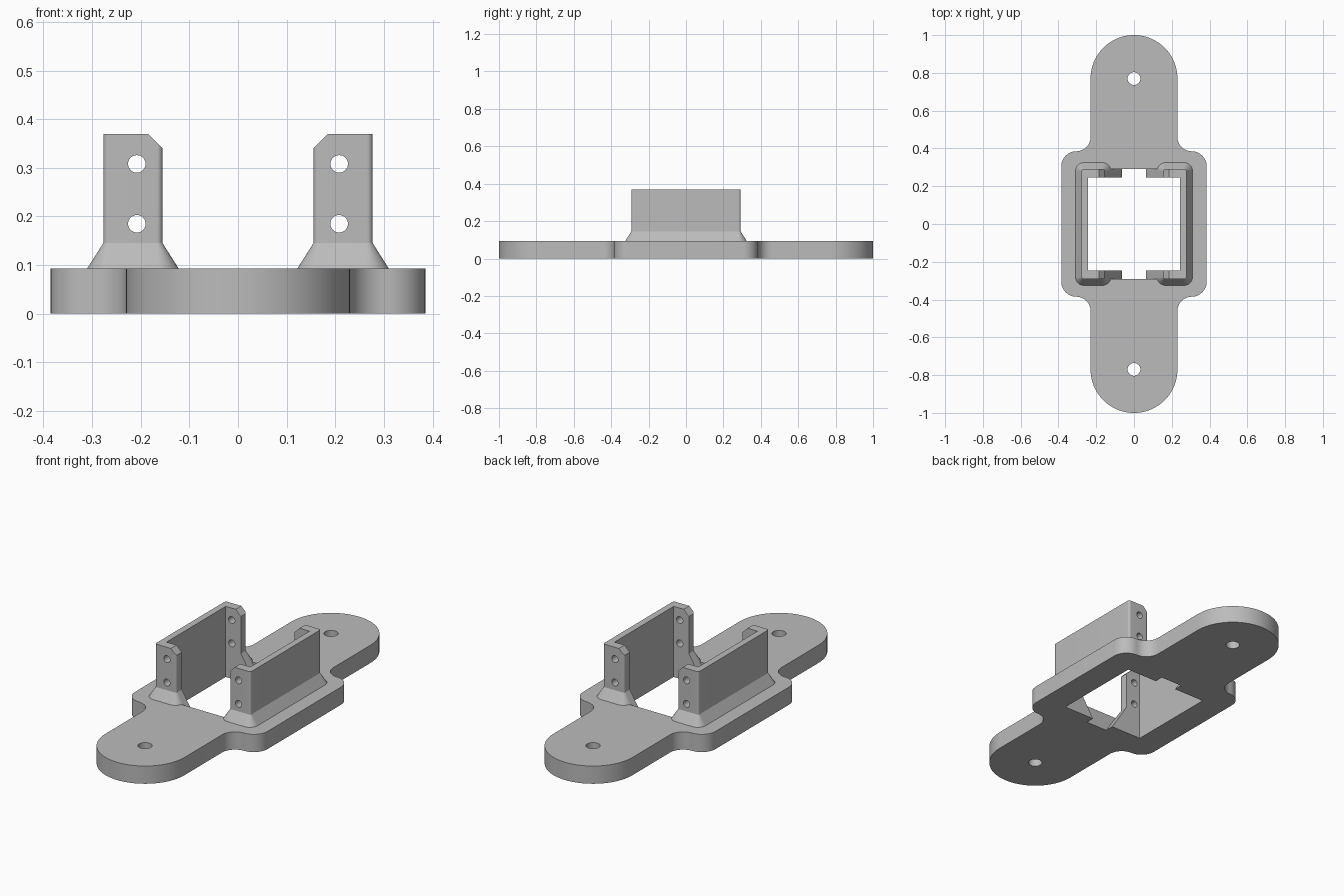
import bpy, bmesh, math
from mathutils import Vector

if "Cube" in bpy.data.objects:
    bpy.data.objects.remove(bpy.data.objects["Cube"], do_unlink=True)

grey = bpy.data.materials.new("matte_grey")
grey.use_nodes = True
grey.diffuse_color = (0.5, 0.5, 0.5, 1)
grey.node_tree.nodes["Principled BSDF"].inputs["Base Color"].default_value = (0.5, 0.5, 0.5, 1)

BASE_H, FLARE_H, TOP = 0.093, 0.145, 0.37


def arc(cx, cy, r, start, end, n=12):
    """Points along an arc, angles in degrees."""
    return [(cx + r * math.cos(math.radians(start + (end - start) * i / n)),
             cy + r * math.sin(math.radians(start + (end - start) * i / n))) for i in range(n + 1)]


def loft(name, rings):
    """Closed solid through rings of 3D points with equal counts."""
    bm = bmesh.new()
    loops = [[bm.verts.new(p) for p in ring] for ring in rings]
    n = len(loops[0])
    for a, b in zip(loops, loops[1:]):
        for i in range(n):
            j = (i + 1) % n
            bm.faces.new((a[i], a[j], b[j], b[i]))
    bm.faces.new(loops[0][::-1])
    bm.faces.new(loops[-1])
    bmesh.ops.recalc_face_normals(bm, faces=bm.faces)
    mesh = bpy.data.meshes.new(name)
    bm.to_mesh(mesh)
    bm.free()
    ob = bpy.data.objects.new(name, mesh)
    bpy.context.collection.objects.link(ob)
    mesh.materials.append(grey)
    return ob


def prism(name, pts, z0, z1):
    return loft(name, [[(x, y, z) for x, y in pts] for z in (z0, z1)])


def combine(target, other, operation):
    mod = target.modifiers.new(operation.lower(), "BOOLEAN")
    mod.operation, mod.object, mod.solver = operation, other, "EXACT"
    bpy.context.view_layer.objects.active = target
    bpy.ops.object.modifier_apply(modifier=mod.name)
    bpy.data.objects.remove(other, do_unlink=True)


# Base plate: quarter outline with round end, concave fillet and round shoulder
quarter = (arc(0.305, 0.305, 0.08, 0, 90)
           + arc(0.305, 0.46, 0.075, 270, 180)
           + arc(0, 0.77, 0.23, 0, 90, 24))
half = quarter + [(-x, y) for x, y in quarter[-2::-1]]
outline = half + [(-x, -y) for x, y in half]
base = prism("mounting_plate", outline, 0, BASE_H)

# Central opening and screw holes
opening = [(-0.26, -0.292), (0.26, -0.292), (0.26, 0.292), (-0.26, 0.292)]
combine(base, prism("opening_cutter", opening, -0.1, 0.2), "DIFFERENCE")
for y in (-0.77, 0.77):
    combine(base, prism("screw_cutter", arc(0, y, 0.034, 0, 360, 32)[:-1], -0.1, 0.2), "DIFFERENCE")


def channel(d):
    """C-shaped section, outer faces pushed out by d."""
    r, tip, side, end = 0.012 + d, 0.155 - d, 0.277 + d, 0.292 + d
    low = ([(0.243, -0.245), (tip, -0.245)]
           + arc(tip + r, -end + r, r, 180, 270)
           + arc(side - r, -end + r, r, 270, 360))
    return low + [(x, -y) for x, y in reversed(low)]


# Flared C-shaped brackets with chamfered tops and pin holes
for s in (-1, 1):
    levels = ((0, 0.092), (FLARE_H, 0), (TOP, 0))
    bracket = loft("bracket", [[(s * x, y, z) for x, y in channel(d)] for z, d in levels])
    corner = [(0.145, 0.33), (0.195, 0.38), (0.145, 0.38)]
    combine(bracket, loft("chamfer_cutter", [[(s * x, y, z) for x, z in corner] for y in (-0.5, 0.5)]),
            "DIFFERENCE")
    for z in (0.185, 0.308):
        ring = arc(s * 0.208, z, 0.018, 0, 360, 32)[:-1]
        combine(bracket, loft("pin_cutter", [[(x, y, h) for x, h in ring] for y in (-0.5, 0.5)]),
                "DIFFERENCE")
    combine(base, bracket, "UNION")

# Smooth curves, crisp edges
base.select_set(True)
bpy.context.view_layer.objects.active = base
bpy.ops.object.shade_smooth_by_angle(angle=math.radians(25))
